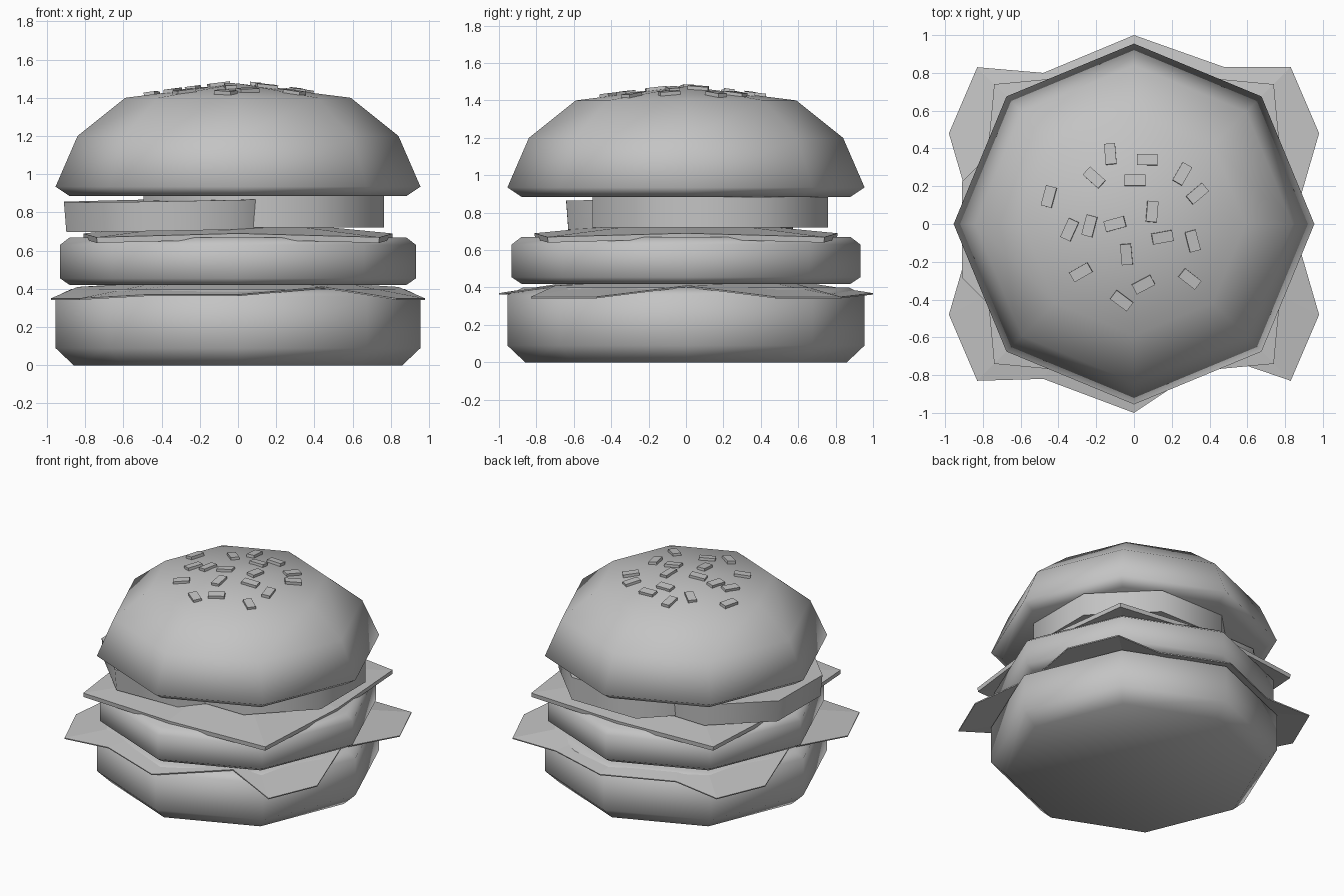
import bpy
import bmesh
from math import cos, sin, pi, radians, hypot
from mathutils import Vector, Matrix

if "Cube" in bpy.data.objects:
    bpy.data.objects.remove(bpy.data.objects["Cube"])

GREY = (0.55, 0.55, 0.55, 1)
grey = bpy.data.materials.new("plain grey")
grey.use_nodes = True
grey.diffuse_color = GREY
grey.node_tree.nodes["Principled BSDF"].inputs["Base Color"].default_value = GREY


def make_object(name, bm, smooth=None):
    """Turn a bmesh into a named object, smoothed below an angle."""
    bmesh.ops.recalc_face_normals(bm, faces=bm.faces)
    mesh = bpy.data.meshes.new(name)
    bm.to_mesh(mesh)
    bm.free()
    mesh.materials.append(grey)
    obj = bpy.data.objects.new(name, mesh)
    bpy.context.collection.objects.link(obj)
    if smooth:
        bpy.ops.object.select_all(action="DESELECT")
        obj.select_set(True)
        bpy.context.view_layer.objects.active = obj
        bpy.ops.object.shade_smooth_by_angle(angle=radians(smooth))
    return obj


def turned(name, profile, turn=0, smooth=None, sides=8):
    """Eight-sided solid from (radius, height) rings; radius 0 makes a tip."""
    bm = bmesh.new()
    rings = []
    for r, z in profile:
        count = sides if r else 1
        rings.append([bm.verts.new((r * cos(turn + 2 * pi * i / sides),
                                    r * sin(turn + 2 * pi * i / sides), z))
                      for i in range(count)])
    for low, high in zip(rings, rings[1:]):
        for i in range(sides):
            j = (i + 1) % sides
            if len(high) == 1:
                bm.faces.new((low[i], low[j], high[0]))
            else:
                bm.faces.new((low[i], low[j], high[j], high[i]))
    for ring in (rings[0], rings[-1]):
        if len(ring) > 1:
            bm.faces.new(ring)
    return make_object(name, bm, smooth)


def sheet(name, outline, inner, top, thickness):
    """Thin draped sheet: flat middle, drooping outline."""
    bm = bmesh.new()
    rim = [bm.verts.new(p) for p in outline]
    mid = [bm.verts.new((x * inner / hypot(x, y), y * inner / hypot(x, y), top))
           for x, y, z in outline]
    for i in range(len(rim)):
        j = (i + 1) % len(rim)
        bm.faces.new((rim[i], rim[j], mid[j], mid[i]))
    bm.faces.new(mid)
    obj = make_object(name, bm)
    solid = obj.modifiers.new("thickness", "SOLIDIFY")
    solid.thickness = thickness
    solid.offset = -1
    return obj


# Buns and patty
turned("bottom_bun", [(0.86, 0), (0.955, 0.09), (0.955, 0.36), (0.87, 0.4)], smooth=80)
turned("patty", [(0.88, 0.42), (0.932, 0.455), (0.932, 0.63), (0.88, 0.67)], smooth=80)
turned("top_bun", [(0.88, 0.885), (0.955, 0.935), (0.84, 1.2), (0.59, 1.4), (0, 1.475)],
       smooth=80)

# Lettuce: wavy leaf with drooping corners
sheet("lettuce", [
    (0, 1, .37), (-.48, .8, .37), (-.83, .83, .35), (-.98, .48, .35),
    (-.84, 0, .41), (-.98, -.48, .35), (-.83, -.83, .35), (-.48, -.82, .37),
    (0, -1, .37), (.45, -.7, .41), (.83, -.83, .35), (.98, -.48, .35),
    (.84, 0, .41), (.98, .48, .35), (.83, .83, .35), (.48, .83, .35)],
    0.68, 0.42, 0.008)

# Cheese: square slice, four corners and four edge middles
slice_rim = []
for k in range(4):
    turn = Matrix.Rotation(k * pi / 2, 3, "Z")
    slice_rim += [turn @ Vector((0.81, 0, 0.69)), turn @ Vector((0.74, 0.74, 0.67))]
sheet("cheese", slice_rim, 0.45, 0.725, 0.03)

# Two overlapping tomato slices, one slightly tilted
flat = 1 / cos(pi / 8)
back_slice = turned("left_tomato", [(0.63 * flat, -0.082), (0.63 * flat, 0.082)], pi / 8, 50)
back_slice.location = (0.135, 0.13, 0.803)
front_slice = turned("right_tomato", [(0.6 * flat, -0.08), (0.61 * flat, 0.075)], pi / 8, 50)
front_slice.location = (-0.3, -0.03, 0.79)
front_slice.rotation_euler = (radians(0.5), radians(-1), 0)

# Sesame seeds: x, y and turn in degrees, laid on the crown
seeds = [(-.45, .145, 75), (-.34, -.03, 65), (-.235, -.01, 75), (-.1, 0, 15),
         (-.21, .245, -42), (-.125, .37, -85), (.07, .34, 0), (.005, .23, 0),
         (.255, .265, 60), (.335, .16, 40), (.095, .065, 85), (.15, -.07, 10),
         (.31, -.09, -75), (-.04, -.16, -85), (-.28, -.255, 30), (.05, -.32, 28),
         (-.065, -.405, -37), (.295, -.29, -38)]
bm = bmesh.new()
for x, y, angle in seeds:
    crown = Vector((x, y, 1.475 - 0.13 * hypot(x, y)))
    slope = Vector((x, y, 8 * hypot(x, y))).to_track_quat("Z", "Y").to_matrix().to_4x4()
    heading = (slope.inverted() @ Vector((cos(radians(angle)), sin(radians(angle)), 0)))
    spin = Matrix.Rotation(Vector((1, 0)).angle_signed(heading.xy) * -1, 4, "Z")
    bmesh.ops.create_cube(bm, size=1, matrix=Matrix.Translation(crown) @ slope @ spin
                          @ Matrix.Diagonal((0.11, 0.058, 0.035, 1)))
make_object("sesame_seeds", bm)
